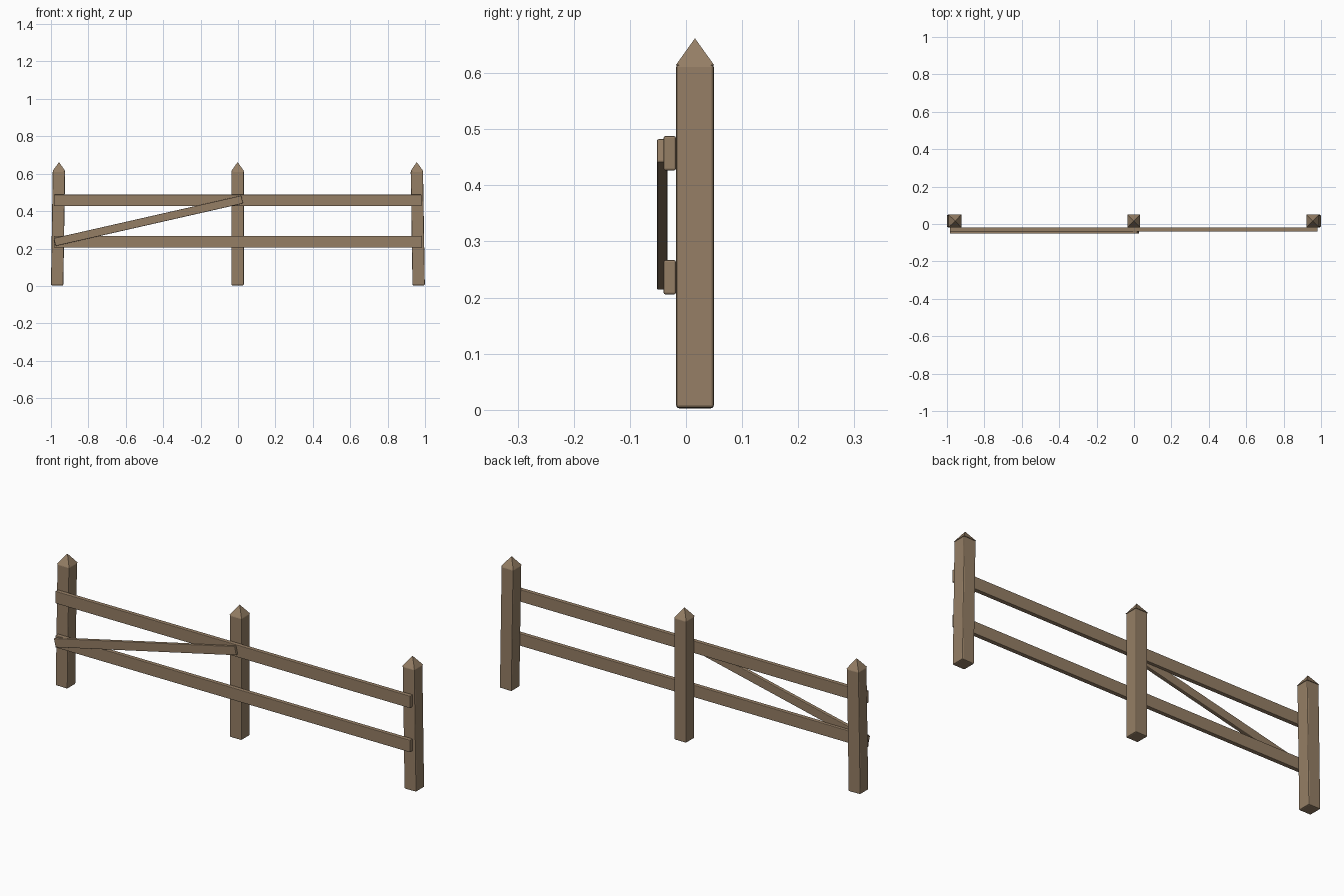
import bpy, bmesh, math
from mathutils import Matrix, Vector

if "Cube" in bpy.data.objects:
    bpy.data.objects.remove(bpy.data.objects["Cube"])

wood = bpy.data.materials.new("weathered_wood")
wood.diffuse_color = (0.30, 0.21, 0.13, 1)
wood.use_nodes = True
wood.node_tree.nodes["Principled BSDF"].inputs["Base Color"].default_value = wood.diffuse_color


def finish(bm, name, matrix):
    bm.transform(matrix)
    mesh = bpy.data.meshes.new(name)
    bm.to_mesh(mesh)
    bm.free()
    mesh.materials.append(wood)
    obj = bpy.data.objects.new(name, mesh)
    bpy.context.collection.objects.link(obj)
    return obj


def timber(name, size, centre, matrix, bevel):
    """Rectangular timber with softened edges."""
    bm = bmesh.new()
    bmesh.ops.create_cube(bm, size=1)
    bmesh.ops.scale(bm, vec=size, verts=bm.verts)
    bmesh.ops.bevel(bm, geom=bm.edges[:], offset=bevel, segments=2,
                    profile=0.5, affect='EDGES')
    bmesh.ops.translate(bm, vec=centre, verts=bm.verts)
    return finish(bm, name, matrix)


def cap(name, width, z_base, height, matrix):
    """Four-sided pyramid point."""
    bm = bmesh.new()
    bmesh.ops.create_cone(bm, cap_ends=True, segments=4, radius1=width / math.sqrt(2),
                          radius2=0, depth=height)
    bmesh.ops.rotate(bm, matrix=Matrix.Rotation(math.pi / 4, 3, 'Z'), verts=bm.verts)
    bmesh.ops.translate(bm, vec=(0, 0, z_base + height / 2), verts=bm.verts)
    return finish(bm, name, matrix)


# Posts with pointed caps, the outer two leaning slightly inward
for side, x, lean in (("left", -0.967, 0.9), ("middle", -0.002, 0), ("right", 0.966, -0.9)):
    place = Matrix.Translation((x, 0.016, 0)) @ Matrix.Rotation(math.radians(lean), 4, 'Y')
    timber(side + "_post", (0.066, 0.067, 0.612), (0, 0, 0.309), place, 0.005)
    cap(side + "_post_cap", 0.068, 0.614, 0.048, place)

# Horizontal rails across the front of the posts
for name, z in (("lower_rail", 0.236), ("upper_rail", 0.457)):
    timber(name, (1.966, 0.022, 0.061), (0, 0, 0),
           Matrix.Translation((-0.002, -0.029, z)), 0.003)

# Diagonal brace over the left bay
timber("diagonal_brace", (1.028, 0.019, 0.043), (0, 0, 0),
       Matrix.Translation((-0.479, -0.0425, 0.348)) @ Matrix.Rotation(math.radians(-12.8), 4, 'Y'),
       0.003)
